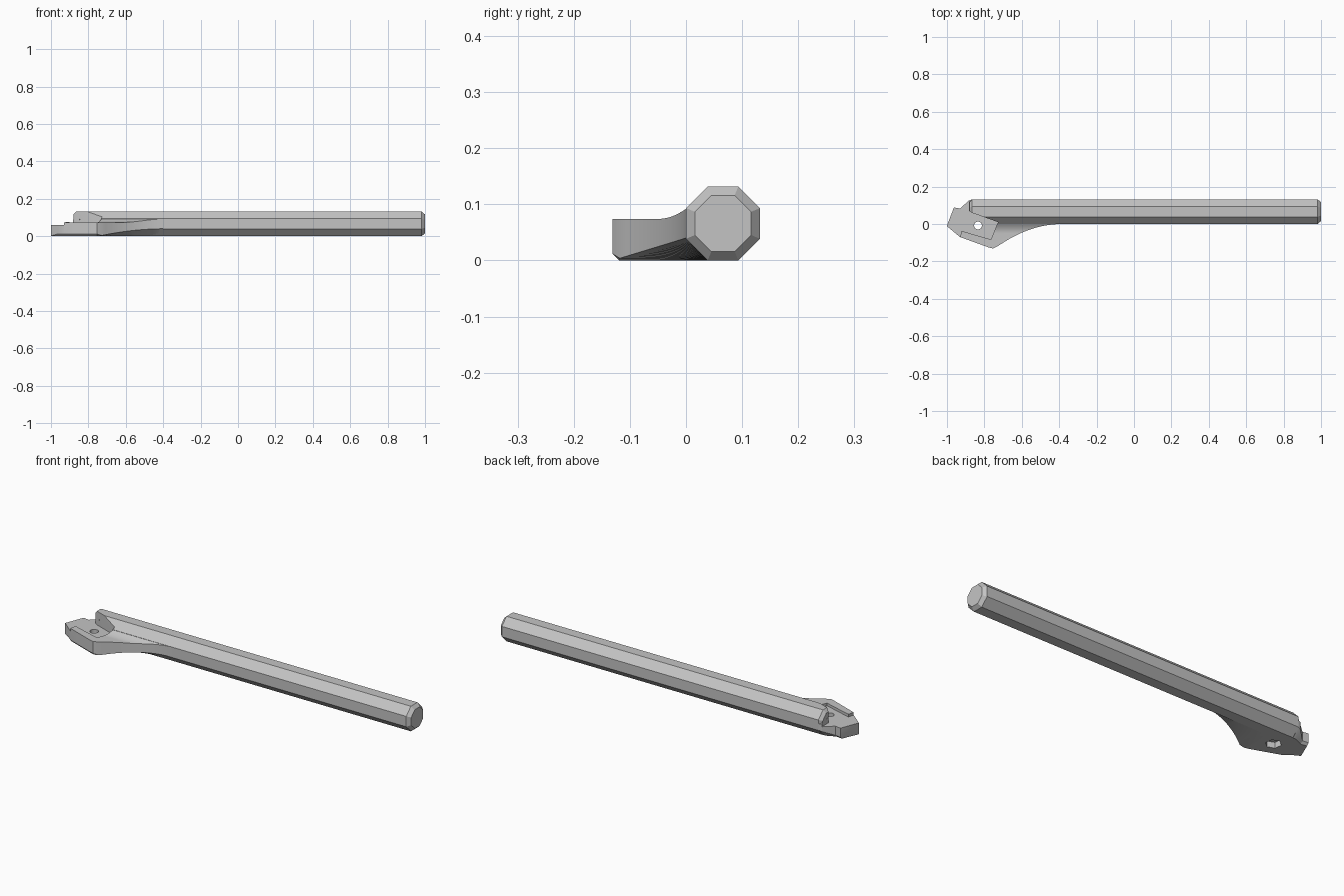
import bpy, bmesh, math

if "Cube" in bpy.data.objects:
    bpy.data.objects.remove(bpy.data.objects["Cube"])

gray = bpy.data.materials.new("light_gray")
gray.diffuse_color = (0.55, 0.55, 0.55, 1)
gray.use_nodes = True
gray.node_tree.nodes["Principled BSDF"].inputs["Base Color"].default_value = gray.diffuse_color


def loft(name, rings):
    """Skin equal-length closed rings and cap both ends."""
    bm = bmesh.new()
    vs = [[bm.verts.new(p) for p in r] for r in rings]
    n = len(vs[0])
    for a, b in zip(vs, vs[1:]):
        for i in range(n):
            bm.faces.new((a[i], a[(i + 1) % n], b[(i + 1) % n], b[i]))
    bm.faces.new(vs[0])
    bm.faces.new(vs[-1])
    bmesh.ops.remove_doubles(bm, verts=bm.verts, dist=1e-5)
    bmesh.ops.recalc_face_normals(bm, faces=bm.faces)
    me = bpy.data.meshes.new(name)
    bm.to_mesh(me)
    bm.free()
    ob = bpy.data.objects.new(name, me)
    bpy.context.collection.objects.link(ob)
    me.materials.append(gray)
    return ob


def prism(name, pts, z0, z1):
    return loft(name, [[(x, y, z) for x, y in pts] for z in (z0, z1)])


def ngon(cx, cy, r, n, turn=0.0):
    return [(cx + r * math.cos(turn + i * math.tau / n),
             cy + r * math.sin(turn + i * math.tau / n)) for i in range(n)]


def interp(table, x):
    for (x0, y0), (x1, y1) in zip(table, table[1:]):
        if x <= x1:
            return y0 + (y1 - y0) * (x - x0) / (x1 - x0)
    return table[-1][1]


# Octagonal bar with chamfered ends
C = 0.066
K = 1 / math.cos(math.pi / 8)
bar = loft("handle_bar", [
    [(x, y, z) for y, z in ngon(C, C, r * K, 8, math.pi / 8)]
    for x, r in ((-0.88, C - 0.015), (-0.865, C), (0.982, C), (1.0, C - 0.016))])

# Flat head flowing into the bar: front and back outlines over x
X0, X1 = -0.727, -0.385
FRONT = [(-1, -0.012), (-0.93, -0.07), (-0.775, -0.126), (-0.755, -0.131), (X0, -0.118)]
BACK = [(-1, -0.008), (-0.963, 0.088), (-0.93, 0.083), (-0.882, 0.126),
        (-0.867, 0.131), (-0.85, 0.131), (-0.845, 0.07), (0, 0.07)]


def section(x):
    neck = x >= X0
    yf = -0.118 * ((X1 - x) / (X1 - X0)) ** 2 if neck else interp(FRONT, x)
    yb = interp(BACK, x)
    c = min(0.012, 0.4 * (yb - yf))
    # the lower front chamfer widens into the slope of the bar
    low = [(yf, 0.04 * (yf + 0.131) / 0.131), (0.04, 0)] if neck else [(yf, c), (yf + c, 0)]
    yi = min(yb - c, 0.0915)
    low += [(yi, 0), (yb, yb - yi)]
    # concave fillet from the head top up to the bar
    top = [(yb, 0.074), (min(yb, 0.03), 0.1)]
    for i in range(8, -1, -1):
        t = i / 8
        y = -0.05 + 0.05 * t
        y = min(max(y, yf), yb)
        top.append((y, 0.074 + 0.018 * max(0, (y + 0.05) / 0.05) ** 2 if y < 0 else 0.092))
    top.append((yf, top[-1][1]))
    return [(x, y, z) for y, z in low + top]


stations = sorted({p[0] for p in FRONT + BACK if p[0] < X0}
                  | {X0 + (X1 - X0) * i / 20 for i in range(21)})
head = loft("wrench_head", [section(x) for x in stations])

# Cutters: angled seat pocket, screw hole and hexagonal nut recess
pocket = prism("pocket_cutter", [
    (-0.94, -0.12), (-0.922, -0.037), (-0.765, -0.083), (-0.727, 0.01),
    (-0.867, 0.06), (-0.881, 0.07), (-0.881, 0.2), (-1.1, 0.2), (-1.1, -0.12)], 0.06, 0.3)
hole = prism("hole_cutter", ngon(-0.834, -0.008, 0.021, 24), -0.1, 0.2)
recess = prism("recess_cutter", ngon(-0.834, -0.008, 0.038, 6, math.radians(-20)), -0.1, 0.03)

cutters = (pocket, hole, recess)
for ob in (bar, head):
    bpy.ops.object.select_all(action='DESELECT')
    bpy.context.view_layer.objects.active = ob
    ob.select_set(True)
    for cut in cutters:
        m = ob.modifiers.new(cut.name, 'BOOLEAN')
        m.operation = 'DIFFERENCE'
        m.solver = 'EXACT'
        m.object = cut
        bpy.ops.object.modifier_apply(modifier=m.name)
    bpy.ops.object.shade_smooth_by_angle(angle=math.radians(22))
for cut in cutters:
    bpy.data.objects.remove(cut)
